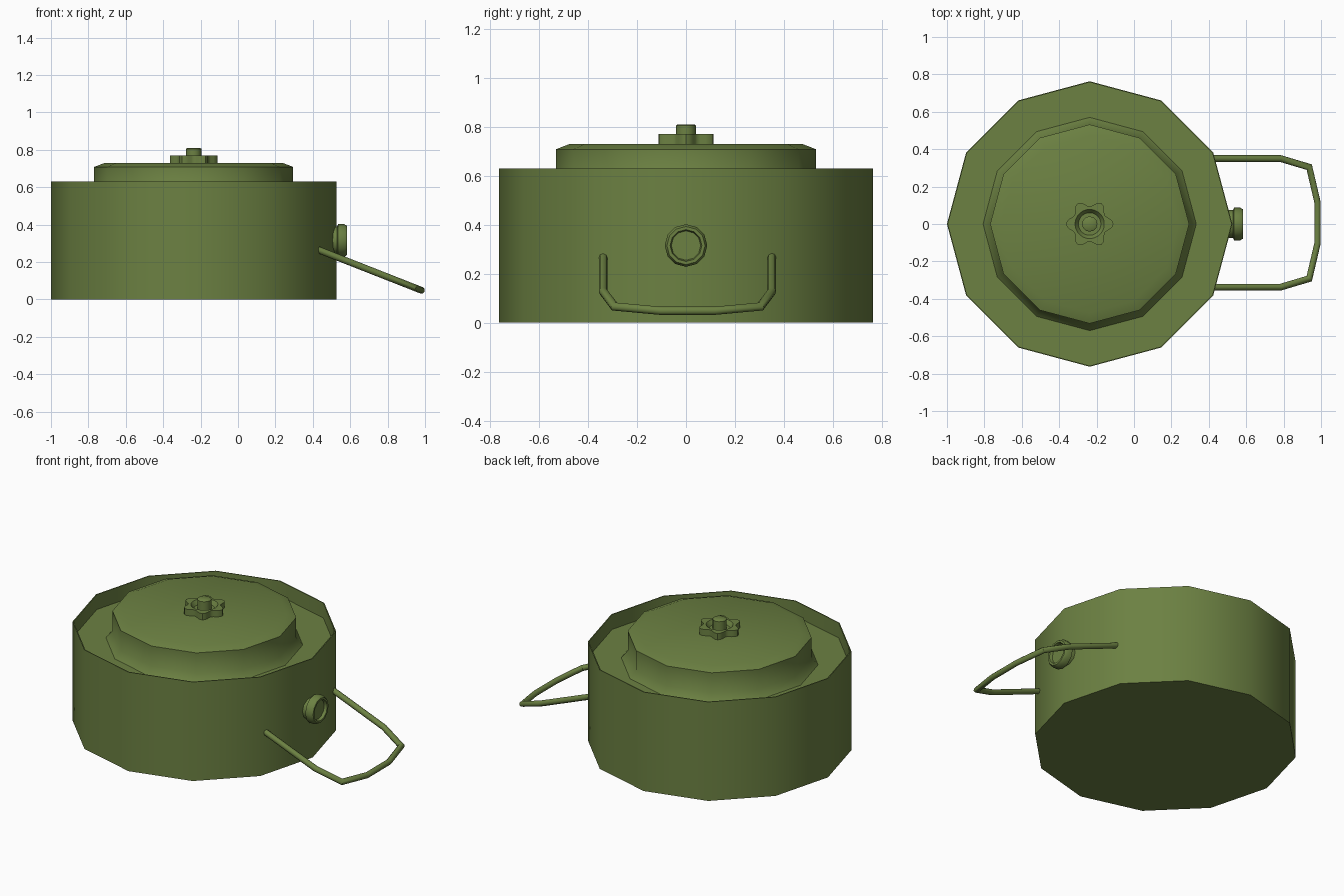
import bpy, bmesh
from math import sin, cos, pi, radians
from mathutils import Vector, Matrix

if "Cube" in bpy.data.objects:
    bpy.data.objects.remove(bpy.data.objects["Cube"])

CX = -0.237
green = bpy.data.materials.new("olive_green")
green.diffuse_color = (0.15, 0.22, 0.055, 1)
green.use_nodes = True
green.node_tree.nodes["Principled BSDF"].inputs["Base Color"].default_value = green.diffuse_color


def finish(bm, name, matrix=Matrix(), angle=40):
    bmesh.ops.recalc_face_normals(bm, faces=bm.faces)
    mesh = bpy.data.meshes.new(name)
    bm.to_mesh(mesh)
    bm.free()
    ob = bpy.data.objects.new(name, mesh)
    ob.matrix_world = matrix
    mesh.materials.append(green)
    bpy.context.collection.objects.link(ob)
    bpy.ops.object.select_all(action='DESELECT')
    ob.select_set(True)
    bpy.context.view_layer.objects.active = ob
    bpy.ops.object.shade_smooth_by_angle(angle=radians(angle))
    return ob


def skin(bm, rings, caps=True):
    """Join equal rings of points into a tube, with end caps."""
    rows = [[bm.verts.new(p) for p in ring] for ring in rings]
    n = len(rows[0])
    for a, b in zip(rows, rows[1:]):
        for i in range(n):
            j = (i + 1) % n
            bm.faces.new((a[i], a[j], b[j], b[i]))
    if caps:
        bm.faces.new(rows[0])
        bm.faces.new(rows[-1])


def lathe(name, profile, sides, matrix):
    bm = bmesh.new()
    skin(bm, [[(r * cos(2 * pi * i / sides), r * sin(2 * pi * i / sides), z)
               for i in range(sides)] for r, z in profile])
    return finish(bm, name, matrix)


centre = Matrix.Translation((CX, 0, 0))

# Twelve-sided drum with thin raised rim, sunken ledge and raised lid
lathe("drum_body", [(0.763, 0), (0.763, 0.63), (0.757, 0.63), (0.757, 0.535),
                    (0.57, 0.535), (0.532, 0.58), (0.532, 0.708),
                    (0.475, 0.73)], 12, centre)

# Six-lobed knob with a dished middle
bm = bmesh.new()
N = 48


def lobed(scale, z):
    return [((0.11 + 0.017 * cos(6 * t)) * scale * cos(t),
             (0.11 + 0.017 * cos(6 * t)) * scale * sin(t), z)
            for t in (2 * pi * i / N for i in range(N))]


def circle(r, z):
    return [(r * cos(2 * pi * i / N), r * sin(2 * pi * i / N), z) for i in range(N)]


skin(bm, [lobed(1, 0.725), lobed(1, 0.77), circle(0.078, 0.77),
          circle(0.06, 0.745)])
finish(bm, "lid_knob", centre)

# Central pin
lathe("knob_pin", [(0.041, 0.735), (0.041, 0.805), (0.034, 0.81)], 12, centre)

# Side plug with a raised lip, pointing along +x
plug_matrix = Matrix.Translation((0, 0, 0.315)) @ Matrix.Rotation(pi / 2, 4, 'Y')
lathe("side_plug", [(0.075, 0.47), (0.075, 0.53), (0.087, 0.535), (0.087, 0.568),
                    (0.078, 0.583), (0.065, 0.583), (0.06, 0.565)], 12, plug_matrix)

# Bail handle: bent tube mirrored across y
half = [(0.42, 0.344), (0.783, 0.344), (0.937, 0.298), (0.981, 0.11)]
path = half + [(x, -y) for x, y in reversed(half)]
pts = [Vector((x, y + 0.006, 0.265 - 0.393 * (x - 0.43))) for x, y in path]
up = Vector((0.393, 0, 1)).normalized()
R, rings = 0.018, []
for i, p in enumerate(pts):
    d0 = (p - pts[max(i - 1, 0)]).normalized() if i else (pts[1] - p).normalized()
    d1 = (pts[i + 1] - p).normalized() if i + 1 < len(pts) else d0
    tangent = (d0 + d1).normalized()
    side = up.cross(tangent).normalized() / tangent.dot(d0)
    rings.append([p + R * (cos(2 * pi * k / 8) * side + sin(2 * pi * k / 8) * up)
                  for k in range(8)])
bm = bmesh.new()
skin(bm, rings)
finish(bm, "carry_handle", angle=50)
